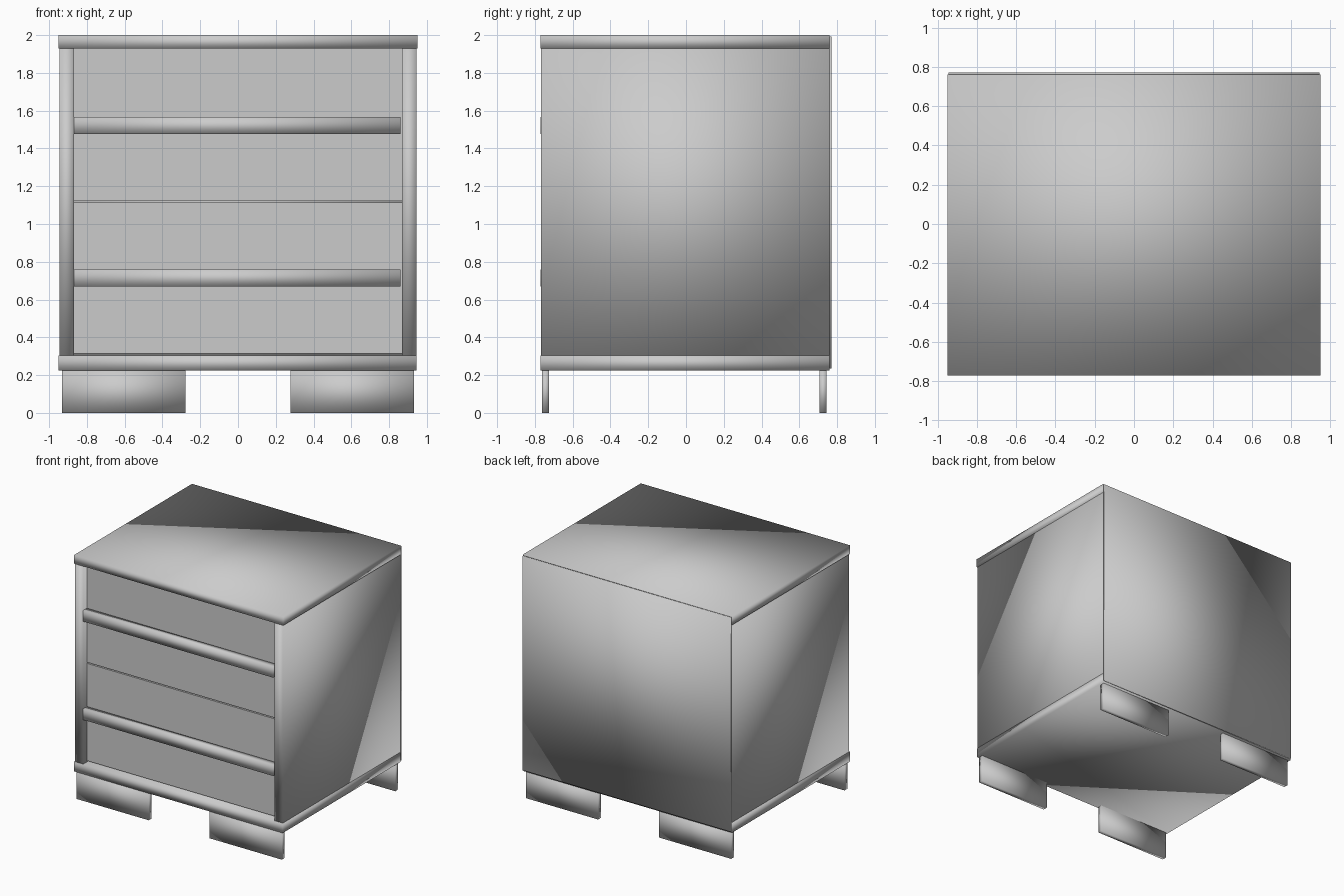
import bpy
import bmesh

# Remove the default object
old = bpy.data.objects.get("Cube")
if old:
    bpy.data.objects.remove(old, do_unlink=True)

# Single plain finish
grey = bpy.data.materials.new("plain_grey")
grey.use_nodes = True
colour = (0.6, 0.6, 0.6, 1)
grey.diffuse_color = colour
grey.node_tree.nodes["Principled BSDF"].inputs["Base Color"].default_value = colour


def board(name, x, y, z, smooth=True):
    """A rectangular board spanning the (low, high) ranges x, y and z."""
    bm = bmesh.new()
    bmesh.ops.create_cube(bm, size=1)
    for v in bm.verts:
        v.co = [low + (c + 0.5) * (high - low)
                for c, (low, high) in zip(v.co, (x, y, z))]
    for f in bm.faces:
        f.smooth = smooth
    mesh = bpy.data.meshes.new(name)
    bm.to_mesh(mesh)
    bm.free()
    mesh.materials.append(grey)
    obj = bpy.data.objects.new(name, mesh)
    bpy.context.collection.objects.link(obj)
    return obj


FRONT, REAR = -0.77, 0.76
INNER = 0.868   # inside face of the side panels

# Carcass
board("top_panel", (-0.95, 0.95), (FRONT, REAR), (1.93, 2.0))
board("base_panel", (-0.95, 0.945), (FRONT, REAR), (0.225, 0.305))
board("back_panel", (-0.945, 0.945), (REAR, 0.77), (0.235, 1.993))
for side, s in (("right", -1), ("left", 1)):
    xs = sorted((s * INNER, s * 0.944))
    board(side + "_side_panel", xs, (FRONT + 0.003, REAR), (0.305, 1.93))

# Recessed drawer fronts, each with a full-width handle rail
drawers = (("lower", 0.315, 1.114, 0.67), ("upper", 1.123, 1.928, 1.477))
for name, bottom, top, rail in drawers:
    board(name + "_drawer_front", (-INNER, INNER), (-0.72, -0.66),
          (bottom, top), smooth=False)
    board(name + "_drawer_handle", (-INNER, 0.86), (FRONT, -0.72),
          (rail, rail + 0.09))

# Four wide plank feet
for side, s in (("right", -1), ("left", 1)):
    xs = sorted((s * 0.277, s * 0.932))
    for end, ys in (("front", (-0.762, -0.725)), ("back", (0.708, 0.745))):
        board(f"{end}_{side}_foot", xs, ys, (0, 0.225))
